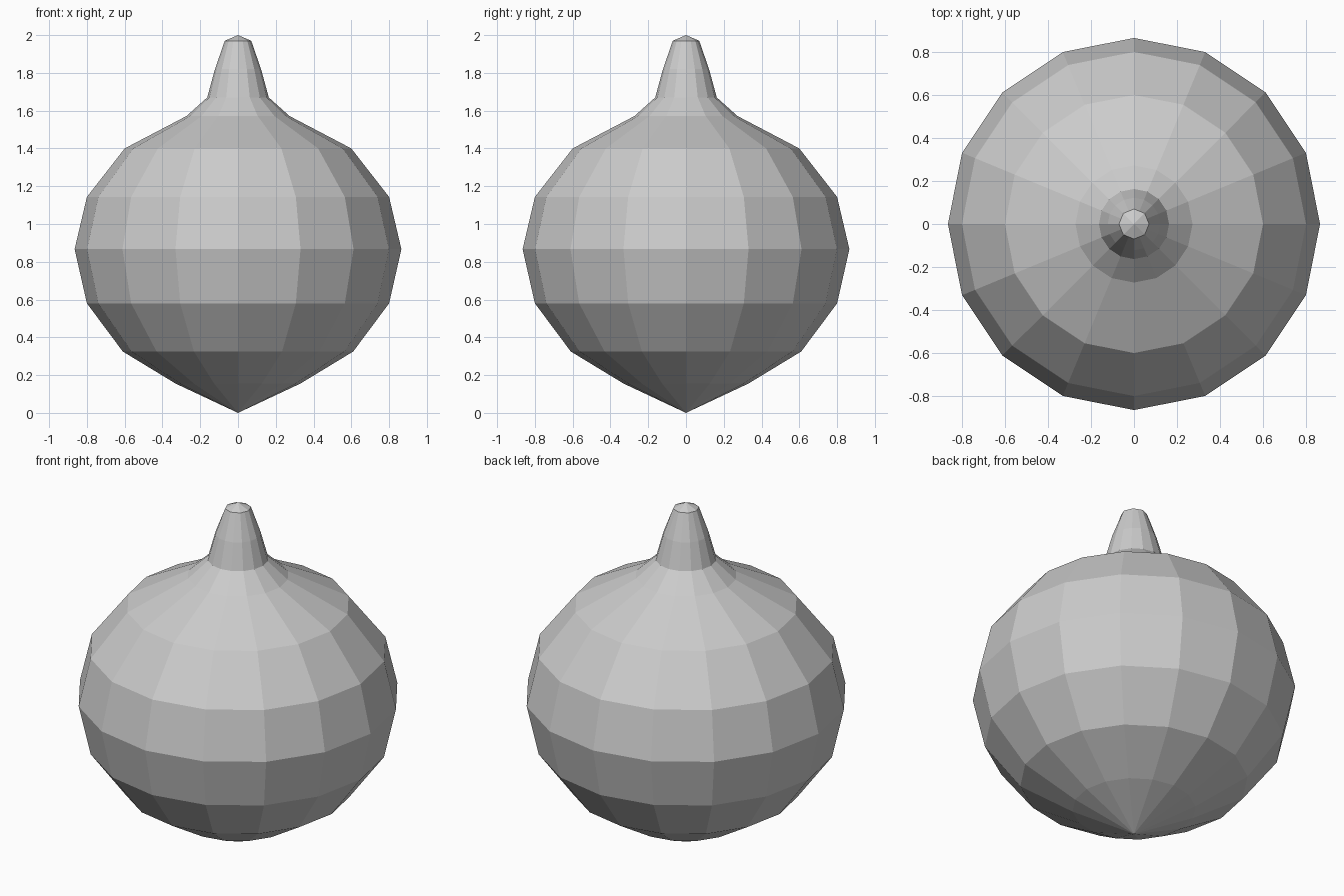
import bpy, bmesh, math

if "Cube" in bpy.data.objects:
    bpy.data.objects.remove(bpy.data.objects["Cube"])

SIDES = 16
# (radius, height) rings from above the bottom tip up to the stem end
RINGS = [(0.33, 0.155), (0.61, 0.325), (0.80, 0.58), (0.865, 0.867),
         (0.80, 1.143), (0.60, 1.40), (0.272, 1.572), (0.163, 1.67),
         (0.122, 1.82), (0.07, 1.97)]

bm = bmesh.new()


def ring(r, z, octagon=False):
    verts = []
    for i in range(SIDES):
        a = 2 * math.pi * i / SIDES
        # the stem end is an octagon: odd points sit on its edge middles
        k = math.cos(math.pi / 8) if octagon and i % 2 else 1.0
        verts.append(bm.verts.new((r * k * math.cos(a), r * k * math.sin(a), z)))
    return verts


# Body and stem walls
loops = [ring(r, z, z > 1.9) for r, z in RINGS]
for low, high in zip(loops, loops[1:]):
    for i in range(SIDES):
        j = (i + 1) % SIDES
        bm.faces.new((low[i], low[j], high[j], high[i]))

# Pointed bottom and low cap on the stem
for loop, z in ((loops[0], 0.0), (loops[-1], 2.0)):
    tip = bm.verts.new((0, 0, z))
    for i in range(SIDES):
        bm.faces.new((loop[i], loop[(i + 1) % SIDES], tip))

bmesh.ops.recalc_face_normals(bm, faces=bm.faces[:])
mesh = bpy.data.meshes.new("bulb_with_stem")
bm.to_mesh(mesh)
bm.free()
bpy.context.collection.objects.link(bpy.data.objects.new("bulb_with_stem", mesh))
